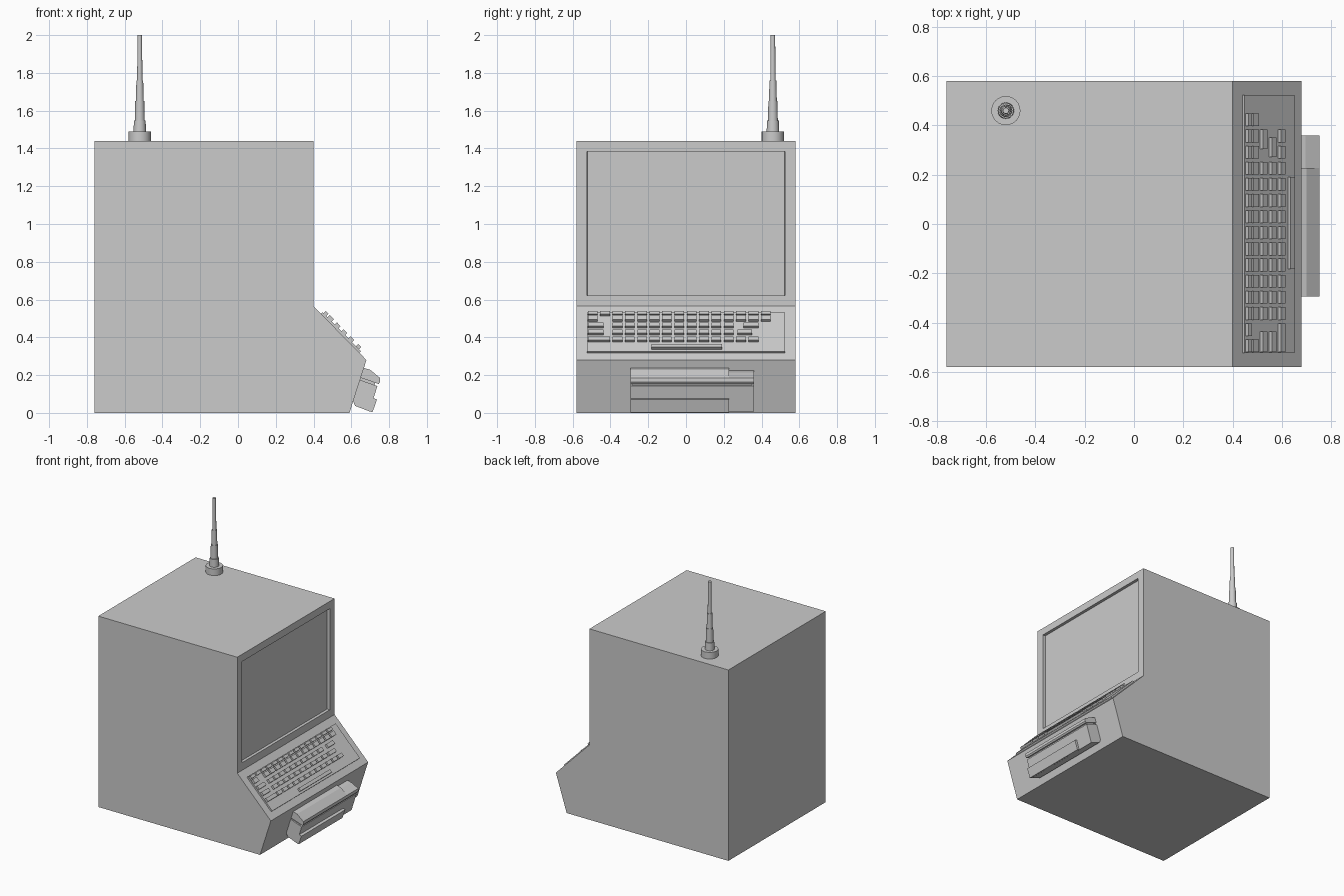
import bpy, bmesh, math
from mathutils import Vector, Matrix

if "Cube" in bpy.data.objects:
    bpy.data.objects.remove(bpy.data.objects["Cube"])


def finish(bm, name):
    bmesh.ops.recalc_face_normals(bm, faces=bm.faces[:])
    me = bpy.data.meshes.new(name)
    bm.to_mesh(me)
    bm.free()
    ob = bpy.data.objects.new(name, me)
    bpy.context.collection.objects.link(ob)
    return ob


def prism(bm, profile, y0, y1):
    """Extrude an x/z profile along y."""
    face = bm.faces.new([bm.verts.new((x, y0, z)) for x, z in profile])
    ext = bmesh.ops.extrude_face_region(bm, geom=[face])
    verts = [v for v in ext["geom"] if isinstance(v, bmesh.types.BMVert)]
    bmesh.ops.translate(bm, verts=verts, vec=(0, y1 - y0, 0))


# cabinet with recessed screen
bm = bmesh.new()
prism(bm, [(-0.76, 0), (0.59, 0), (0.68, 0.28), (0.40, 0.565),
           (0.40, 1.44), (-0.76, 1.44)], -0.58, 0.58)
bmesh.ops.recalc_face_normals(bm, faces=bm.faces[:])
screen = next(f for f in bm.faces if f.normal.x > 0.99)
bmesh.ops.inset_individual(bm, faces=[screen], thickness=0.05)
for v in screen.verts:
    v.co.y = math.copysign(0.523, v.co.y)
    v.co.z = 1.385 if v.co.z > 1 else 0.622
bmesh.ops.inset_individual(bm, faces=[screen], thickness=0.0005)
for v in screen.verts:
    v.co.x -= 0.022
finish(bm, "cabinet")

# sloped desk frame: local x runs down the slope, z points out of it
down = Vector((0.28, 0, -0.285)).normalized()
out = Vector((0.285, 0, 0.28)).normalized()
slope = Matrix((down, (0, 1, 0), out)).transposed().to_4x4()
slope.translation = (0.40, 0, 0.565)


def slope_box(bm, s0, s1, y0, y1, h0, h1):
    mat = slope @ Matrix.Translation(((s0 + s1) / 2, (y0 + y1) / 2, (h0 + h1) / 2))
    mat = mat @ Matrix.Diagonal((s1 - s0, y1 - y0, h1 - h0, 1))
    bmesh.ops.create_cube(bm, size=1, matrix=mat)


# keyboard plate
bm = bmesh.new()
slope_box(bm, 0.057, 0.347, -0.523, 0.523, -0.01, 0.012)
finish(bm, "keyboard_plate")

# keys: each row has a slope range and (start, width) pairs in key pitches
PITCH, GAP = 0.0655, 0.014
units = lambda a, b: [(i, 1) for i in range(a, b)]
rows = [
    (0.064, 0.085, units(0, 15)),
    (0.093, 0.125, units(0, 1) + units(2, 15)),
    (0.147, 0.175, [(0, 1.5)] + units(2, 12) + [(12.6, 1.4)]),
    (0.199, 0.226, [(0, 1.5)] + units(2, 12) + [(12.1, 1.4)]),
    (0.251, 0.278, [(0, 2)] + units(2, 12) + [(12, 1), (13, 1)]),
    (0.308, 0.332, [(5.15, 5.9)]),
]
bm = bmesh.new()
for s0, s1, keys in rows:
    for start, width in keys:
        y0 = -0.52 + start * PITCH
        slope_box(bm, s0, s1, y0, y0 + width * PITCH - GAP, 0.005, 0.028)
finish(bm, "keys")

# front drive unit: stepped hood, slot, lower housing and protruding door
bm = bmesh.new()
hood = [(0.752, 0.185), (0.752, 0.163), (0.745, 0.153), (0.63, 0.193)]
prism(bm, hood + [(0.65, 0.243), (0.70, 0.228)], -0.295, 0.228)
prism(bm, hood + [(0.65, 0.226), (0.695, 0.215)], 0.228, 0.36)
finish(bm, "drive_hood")

bm = bmesh.new()
prism(bm, [(0.63, 0.20), (0.728, 0.165), (0.72, 0.135), (0.62, 0.17)], -0.285, 0.35)
finish(bm, "drive_slot")

bm = bmesh.new()
prism(bm, [(0.63, 0.180), (0.738, 0.142), (0.696, 0.008),
           (0.62, 0.037), (0.604, 0.075), (0.60, 0.09)], -0.295, 0.36)
finish(bm, "drive_housing")

bm = bmesh.new()
prism(bm, [(0.70, 0.083), (0.736, 0.071), (0.712, 0.003), (0.68, 0.014)], -0.295, 0.228)
finish(bm, "drive_door")

# telescopic antenna, lathed
profile = [(0, 1.43), (0.059, 1.43), (0.059, 1.49), (0.033, 1.49), (0.031, 1.548),
           (0.026, 1.548), (0.024, 1.65), (0.021, 1.65), (0.018, 1.76),
           (0.014, 1.76), (0.012, 2.0), (0, 2.0)]
bm = bmesh.new()
verts = [bm.verts.new((-0.52 + r, 0.46, z)) for r, z in profile]
edges = [bm.edges.new(p) for p in zip(verts, verts[1:])]
bmesh.ops.spin(bm, geom=verts + edges, cent=(-0.52, 0.46, 0), axis=(0, 0, 1),
               angle=math.tau, steps=24, use_merge=True)
bmesh.ops.remove_doubles(bm, verts=bm.verts[:], dist=0.0005)
antenna = finish(bm, "antenna")
bpy.context.view_layer.objects.active = antenna
antenna.select_set(True)
bpy.ops.object.shade_smooth_by_angle(angle=math.radians(30))
